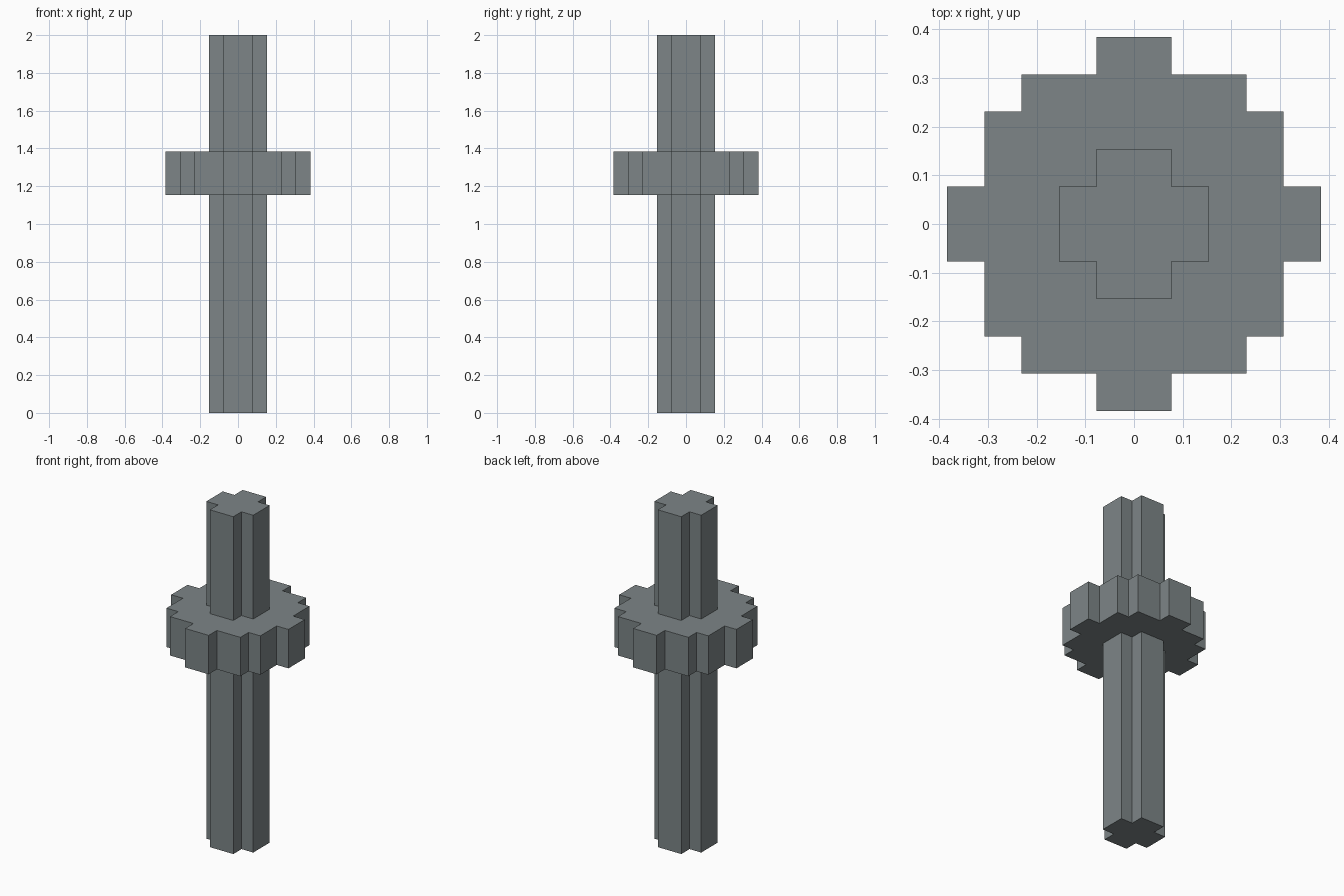
import bpy
import bmesh

if "Cube" in bpy.data.objects:
    bpy.data.objects.remove(bpy.data.objects["Cube"])

U = 2 / 26  # one block of the stepped grid

steel = bpy.data.materials.new("blue_grey_steel")
steel.diffuse_color = (0.205, 0.235, 0.242, 1)
steel.use_nodes = True
steel.node_tree.nodes["Principled BSDF"].inputs["Base Color"].default_value = steel.diffuse_color


def stepped_prism(name, quarter, z0, z1):
    """Extrude a profile made of one quarter outline repeated four times."""
    outline, pts = [], quarter
    for _ in range(4):
        outline += pts
        pts = [(-y, x) for x, y in pts]
    bm = bmesh.new()
    base = bm.faces.new([bm.verts.new((x * U, y * U, z0 * U)) for x, y in outline])
    top = bmesh.ops.extrude_face_region(bm, geom=[base])["geom"]
    bmesh.ops.translate(bm, vec=(0, 0, (z1 - z0) * U),
                        verts=[v for v in top if isinstance(v, bmesh.types.BMVert)])
    bmesh.ops.recalc_face_normals(bm, faces=bm.faces)
    mesh = bpy.data.meshes.new(name)
    bm.to_mesh(mesh)
    bm.free()
    mesh.materials.append(steel)
    obj = bpy.data.objects.new(name, mesh)
    bpy.context.collection.objects.link(obj)
    return obj


# Cross-shaped shaft over the full height
stepped_prism("shaft", [(2, 1), (1, 1), (1, 2)], 0, 26)

# Stepped round collar with four teeth
stepped_prism("collar", [(5, 1), (4, 1), (4, 3), (3, 3), (3, 4), (1, 4), (1, 5)], 15, 18)
